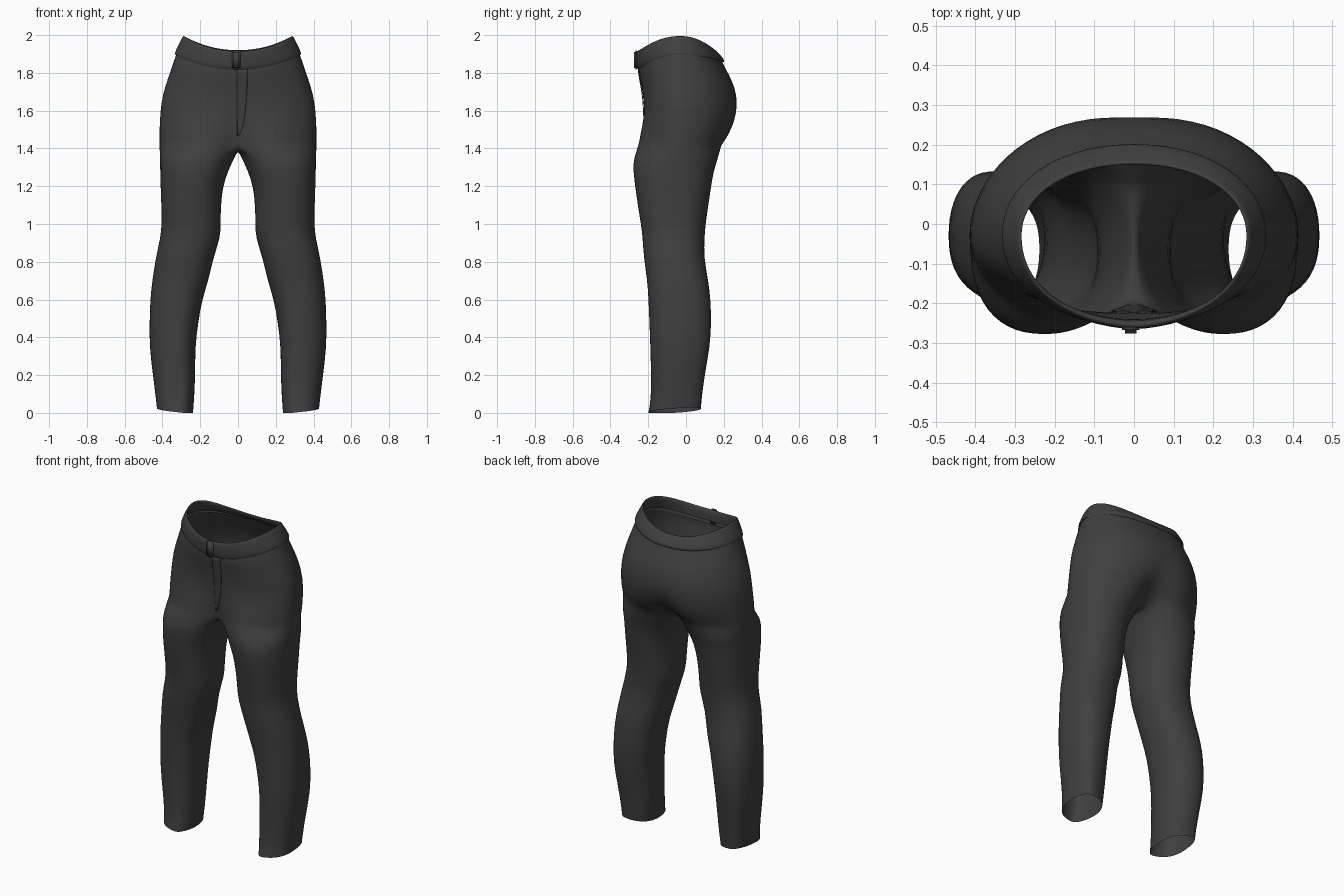
import bpy, bmesh, math

if "Cube" in bpy.data.objects:
    bpy.data.objects.remove(bpy.data.objects["Cube"])

OUTER, INNER = 18, 8      # segments round the outside and inside of a leg
MID_Y = -0.03             # depth of the side seam


def make_material(name, value):
    mat = bpy.data.materials.new(name)
    mat.use_nodes = True
    color = (value, value, value, 1)
    mat.diffuse_color = color
    bsdf = mat.node_tree.nodes["Principled BSDF"]
    bsdf.inputs["Base Color"].default_value = color
    bsdf.inputs["Roughness"].default_value = 0.9
    return mat


cloth = make_material("charcoal cloth", 0.05)


def power(v, e):
    return math.copysign(abs(v) ** e, v)


def hip_row(zf, zs, zb, width, front, front_mid, back, back_mid, dip=0.2):
    """Half outline from front centre round the side to back centre."""
    pts = []
    for i in range(OUTER + 1):
        t = math.pi * (i / OUTER - 0.5)
        c, s = max(0, math.cos(t)), math.sin(t)
        x = width * c ** 0.95
        edge, mid, z_end = (front, front_mid, zf) if s < 0 else (back, back_mid, zb)
        y = MID_Y + (edge - MID_Y) * abs(s) ** 0.95
        y += (mid - edge) * max(0, 1 - x / dip) ** 2
        pts.append((x if 0 < i < OUTER else 0, y, zs + (z_end - zs) * s * s))
    return pts


def leg_row(z, outer, inner, front, back):
    """Closed outline, starting at the inner front."""
    cx, rx = (outer + inner) / 2, (outer - inner) / 2
    cy, ry = (front + back) / 2, (back - front) / 2
    skew = 0.03 * max(0, 1 - z / 1.2)
    half = math.radians(128)
    angles = [half * (2 * i / OUTER - 1) for i in range(OUTER + 1)]
    angles += [half + (math.tau - 2 * half) * j / INNER for j in range(1, INNER)]
    pts = []
    for t in angles:
        c, s = power(math.cos(t), 0.88), power(math.sin(t), 0.88)
        hem = (0.012 + 0.01 * s + 0.012 * c) if z == 0 else 0
        pts.append((cx + rx * c + skew * s * (1 - abs(c)), cy + ry * s, z + max(0, hem)))
    return pts


def skin(name, rows):
    """Bridge rows of points; rows with an inner side close into a loop."""
    bm = bmesh.new()
    loops = [[bm.verts.new(p) for p in row] for row in rows]
    for a, b in zip(loops, loops[1:]):
        n = min(len(a), len(b))
        for i in range(n if n > OUTER + 1 else n - 1):
            j = (i + 1) % n
            bm.faces.new((a[i], b[i], b[j], a[j]))
    bmesh.ops.recalc_face_normals(bm, faces=bm.faces)
    side = max(bm.faces, key=lambda f: f.calc_center_median().x)
    if side.normal.x < 0:
        bmesh.ops.reverse_faces(bm, faces=bm.faces)
    return finish(name, bm)


def finish(name, bm):
    mesh = bpy.data.meshes.new(name)
    bm.to_mesh(mesh)
    bm.free()
    mesh.materials.append(cloth)
    for p in mesh.polygons:
        p.use_smooth = True
    obj = bpy.data.objects.new(name, mesh)
    bpy.context.collection.objects.link(obj)
    return obj


def mirror(obj):
    mod = obj.modifiers.new("mirror", "MIRROR")
    mod.use_clip = True
    mod.merge_threshold = 0.002


def subdivide(obj):
    obj.modifiers.new("smooth", "SUBSURF").render_levels = 1


# Seat and hips: front, side and back heights, width, then depths
hips = [hip_row(*r) for r in (
    (1.83, 1.90, 1.87, .328, -.245, -.25, .187, .187),
    (1.80, 1.85, 1.83, .345, -.25, -.25, .207, .205),
    (1.74, 1.77, 1.76, .373, -.236, -.238, .248, .245),
    (1.67, 1.68, 1.68, .402, -.228, -.226, .276, .27),
    (1.59, 1.59, 1.59, .413, -.23, -.218, .283, .268),
    (1.51, 1.51, 1.51, .417, -.252, -.205, .266, .22),
    (1.45, 1.45, 1.45, .417, -.268, -.19, .238, .15),
)]

# Crotch: the last hip outline closed by a sagging seam on the centre line
crotch = hip_row(1.42, 1.41, 1.42, .417, -.275, -.18, .212, .09)
y_back, y_front = crotch[-1][1], crotch[0][1]
for j in range(1, INNER):
    f = j / INNER
    crotch.append((0, y_back + (y_front - y_back) * f, 1.42 - 0.025 * math.sin(math.pi * f)))

# Legs: height, outer and inner edge, front and back edge
legs = [leg_row(*r) for r in (
    (1.35, .415, .018, -.28, .172),
    (1.28, .413, .052, -.281, .148),
    (1.2, .411, .079, -.271, .135),
    (1.1, .407, .09, -.257, .12),
    (1.0, .405, .091, -.24, .105),
    (.93, .411, .092, -.231, .099),
    (.82, .437, .13, -.225, .096),
    (.7, .455, .156, -.206, .12),
    (.6, .466, .189, -.2, .131),
    (.48, .469, .21, -.195, .136),
    (.35, .47, .226, -.19, .128),
    (.2, .451, .226, -.186, .1),
    (.08, .436, .231, -.186, .084),
    (0, .43, .238, -.2, .08),
)]
trousers = skin("trouser_legs_and_seat", hips + [crotch] + legs)
mirror(trousers)
subdivide(trousers)

# Waistband: a folded strip, slightly proud of the seat, with a rolled edge
band = skin("waistband", [hip_row(*r) for r in (
    (1.85, 1.92, 1.88, .308, -.238, -.242, .172, .172),
    (1.905, 1.985, 1.912, .281, -.24, -.243, .148, .148),
    (1.918, 2.0, 1.922, .288, -.25, -.255, .153, .153),
    (1.912, 1.99, 1.917, .296, -.258, -.268, .161, .161),
    (1.87, 1.945, 1.89, .318, -.26, -.268, .187, .187),
    (1.828, 1.907, 1.864, .337, -.257, -.264, .206, .206),
    (1.816, 1.897, 1.856, .334, -.25, -.255, .2, .2),
)])
mirror(band)
subdivide(band)

# Overlapping band end at the front
bm = bmesh.new()
bmesh.ops.create_cube(bm, size=1)
for v in bm.verts:
    v.co = (v.co.x * 0.045 - 0.008, v.co.y * 0.024 - 0.264, v.co.z * 0.1 + 1.868)
bmesh.ops.bevel(bm, geom=bm.edges[:], offset=0.008, segments=2, affect="EDGES")
finish("waistband_overlap", bm)

# Fly flap: a tapering strip laid on the front below the band
bm = bmesh.new()
bmesh.ops.create_grid(bm, x_segments=5, y_segments=14, size=0.5)
for v in bm.verts:
    drop = 0.5 - v.co.y
    wide = 0.055 * math.sqrt(max(0.02, 1 - drop ** 2))
    v.co = ((v.co.x + 0.5) * wide - 0.004, -0.4, 1.825 - 0.36 * drop)
fly = finish("fly_flap", bm)
wrap = fly.modifiers.new("wrap", "SHRINKWRAP")
wrap.target = trousers
wrap.wrap_method = "PROJECT"
wrap.use_project_x = wrap.use_project_z = False
wrap.use_project_y = True
wrap.use_positive_direction = True
wrap.offset = 0.004
thick = fly.modifiers.new("thickness", "SOLIDIFY")
thick.thickness = 0.004
thick.offset = 0
